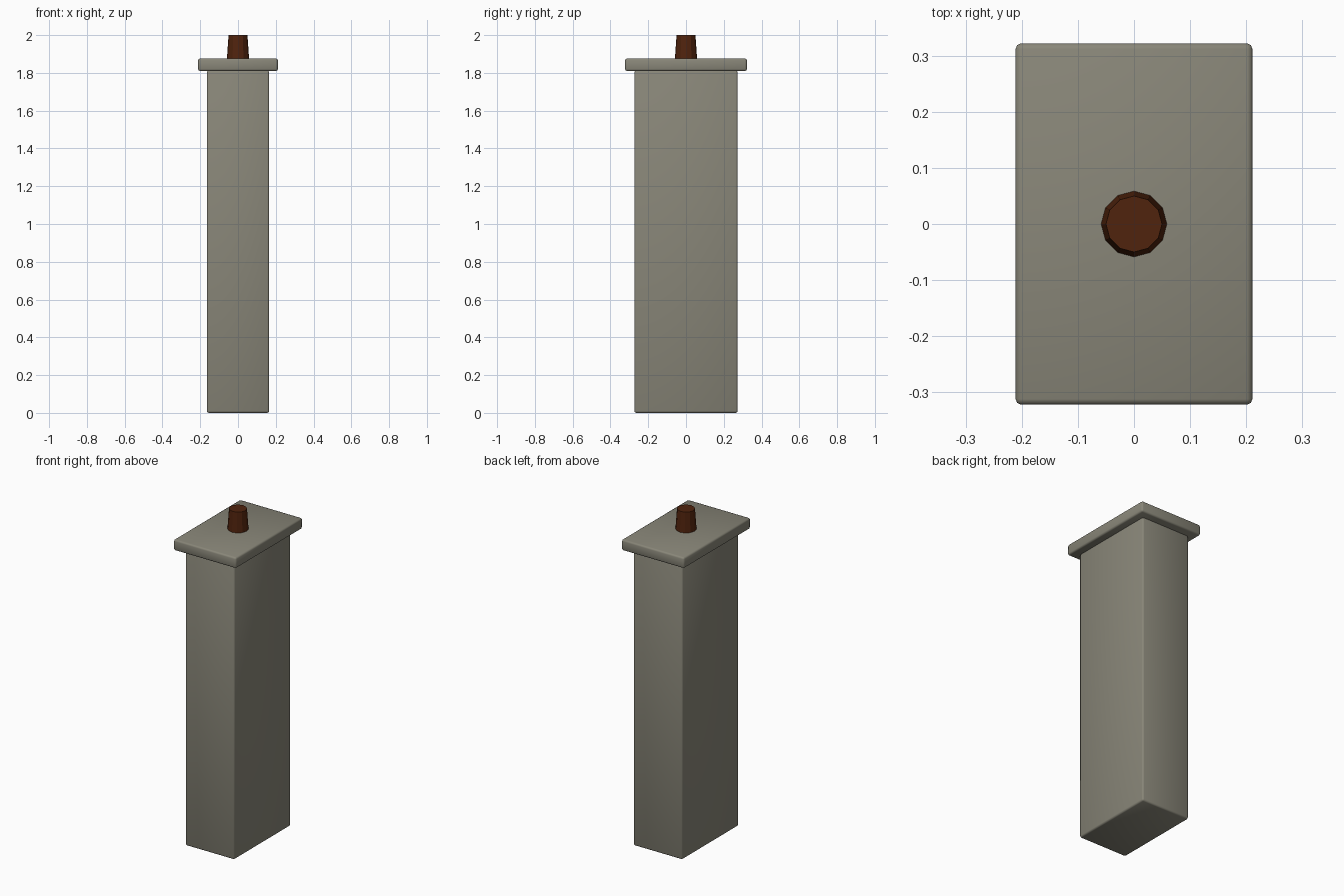
import bpy
import math

default = bpy.data.objects.get("Cube")
if default:
    bpy.data.objects.remove(default, do_unlink=True)


def make_material(name, rgb):
    mat = bpy.data.materials.new(name)
    mat.use_nodes = True
    color = (*rgb, 1.0)
    mat.diffuse_color = color
    bsdf = mat.node_tree.nodes["Principled BSDF"]
    bsdf.inputs["Base Color"].default_value = color
    bsdf.inputs["Roughness"].default_value = 0.9
    return mat


stone = make_material("warm grey stone", (0.25, 0.24, 0.19))
clay = make_material("dark brown clay", (0.08, 0.017, 0.004))


def rounded_block(name, width, depth, bottom, top, bevel):
    bpy.ops.mesh.primitive_cube_add(size=1, location=(0, 0, (bottom + top) / 2))
    obj = bpy.context.object
    obj.name = name
    obj.scale = (width, depth, top - bottom)
    bpy.ops.object.transform_apply(location=False, rotation=False, scale=True)
    mod = obj.modifiers.new("soft edges", "BEVEL")
    mod.width = bevel
    mod.segments = 2
    obj.data.materials.append(stone)
    bpy.ops.object.shade_smooth()
    return obj


# Tall shaft and the overhanging slab on top
rounded_block("chimney_shaft", 0.33, 0.546, 0.0, 1.812, 0.01)
rounded_block("chimney_cap", 0.422, 0.644, 1.81, 1.876, 0.01)

# Tapered twelve-sided pot, its foot sunk slightly into the slab
bpy.ops.mesh.primitive_cone_add(vertices=12, radius1=0.059, radius2=0.05,
                                depth=0.13, location=(0, 0, 1.935))
pot = bpy.context.object
pot.name = "chimney_pot"
pot.data.materials.append(clay)
bpy.ops.object.shade_smooth_by_angle(angle=math.radians(25))
